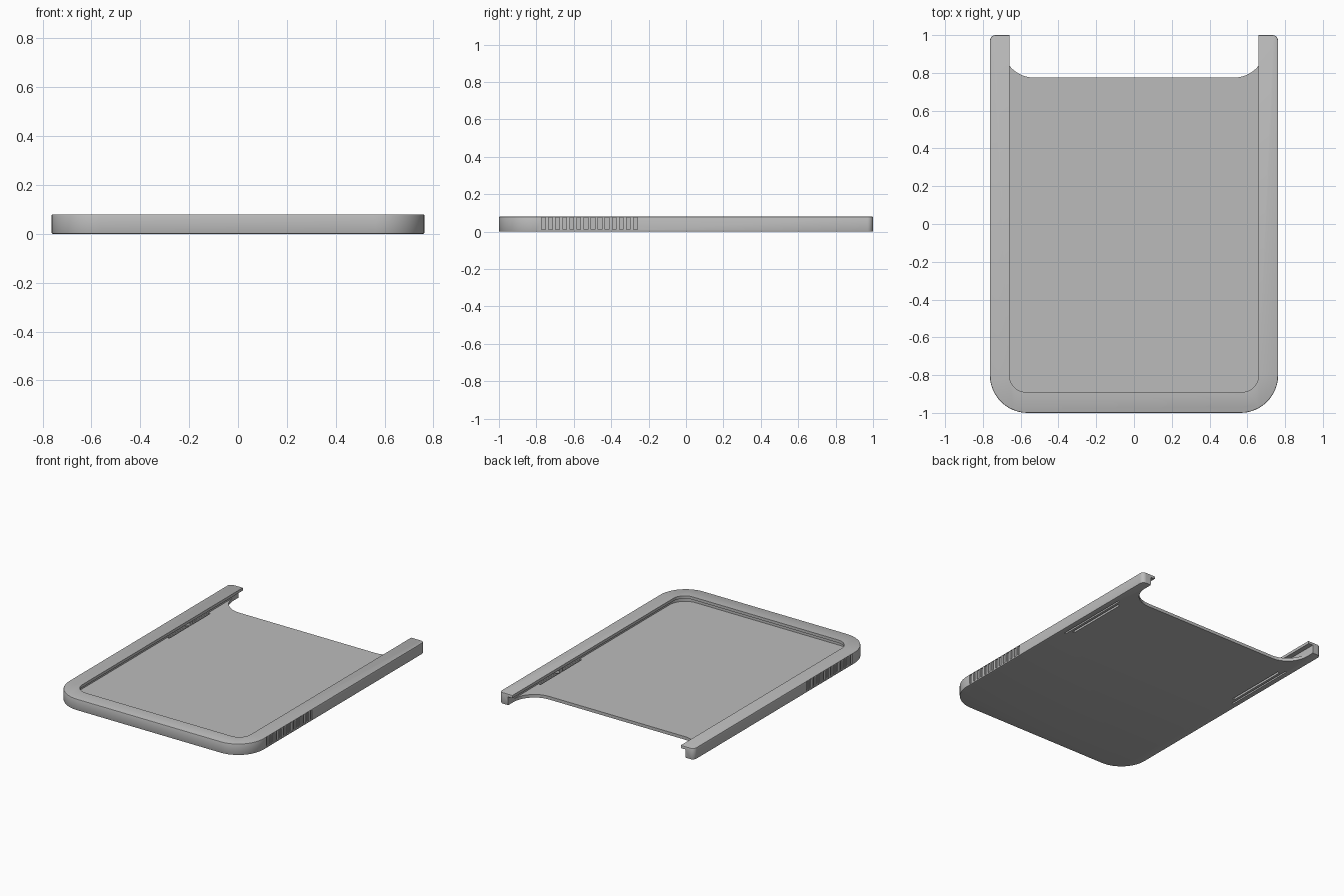
import bpy, bmesh, math
from mathutils import Vector

old = bpy.data.objects.get("Cube")
if old:
    bpy.data.objects.remove(old, do_unlink=True)

W, TOP, FLOOR, LIP = 0.763, 0.08, 0.022, 0.06
WALL = 0.695          # inner face of the side walls

grey = bpy.data.materials.new("plain_grey")
grey.use_nodes = True
COLOUR = (0.5, 0.5, 0.5, 1)
grey.diffuse_color = COLOUR
grey.node_tree.nodes["Principled BSDF"].inputs["Base Color"].default_value = COLOUR


def rounded(corners, steps=12):
    """Outline with a fillet of the given radius at each (x, y, radius) corner."""
    pts = []
    for i, (x, y, r) in enumerate(corners):
        p = Vector((x, y))
        if r == 0:
            pts.append(p)
            continue
        a = (Vector(corners[i - 1][:2]) - p).normalized()
        b = (Vector(corners[(i + 1) % len(corners)][:2]) - p).normalized()
        centre = p + (a + b) * r
        for k in range(steps + 1):
            t = k / steps * math.pi / 2
            pts.append(centre - b * r * math.cos(t) - a * r * math.sin(t))
    return pts


def prism(bm, outline, z0, z1):
    """Closed vertical extrusion of an outline."""
    low = bm.faces.new([bm.verts.new((p.x, p.y, z0)) for p in outline])
    ext = bmesh.ops.extrude_face_region(bm, geom=[low])
    verts = [g for g in ext["geom"] if isinstance(g, bmesh.types.BMVert)]
    bmesh.ops.translate(bm, verts=verts, vec=(0, 0, z1 - z0))
    bmesh.ops.recalc_face_normals(bm, faces=bm.faces)


def box(bm, x0, x1, y0, y1, z0, z1):
    prism(bm, [Vector(c) for c in ((x0, y0), (x1, y0), (x1, y1), (x0, y1))], z0, z1)


def make(name, bm):
    mesh = bpy.data.meshes.new(name)
    bm.to_mesh(mesh)
    bm.free()
    mesh.materials.append(grey)
    obj = bpy.data.objects.new(name, mesh)
    bpy.context.collection.objects.link(obj)
    return obj


def both_sides(bm, x0, x1, *rest):
    box(bm, x0, x1, *rest)
    box(bm, -x1, -x0, *rest)


# Solid tray blank with softened top and bottom rims
bm = bmesh.new()
prism(bm, rounded([(-W, -1, 0.2), (W, -1, 0.2), (W, 1, 0.03), (-W, 1, 0.03)]), 0, TOP)
rims = [e for e in bm.edges if abs(e.verts[0].co.z - e.verts[1].co.z) < 1e-5]
bmesh.ops.bevel(bm, geom=rims, offset=0.005, segments=2, profile=0.5, affect="EDGES")
tray = make("card_tray", bm)

cutters = []


def cutter(name, build):
    bm = bmesh.new()
    build(bm)
    obj = make(name, bm)
    obj.hide_render = True
    cutters.append(obj)


# Card pocket beneath the lip, open at the back
cutter("pocket_cutter", lambda bm: prism(bm, rounded(
    [(-WALL, -0.93, 0.12), (WALL, -0.93, 0.12), (WALL, 1.2, 0), (-WALL, 1.2, 0)]), FLOOR, LIP))

# Window in the top that leaves the lip
cutter("window_cutter", lambda bm: prism(bm, rounded(
    [(-0.66, -0.89, 0.09), (0.66, -0.89, 0.09), (0.66, 1.3, 0), (-0.66, 1.3, 0)]), 0.04, 0.2))

# Cut-out at the back of the floor
cutter("notch_cutter", lambda bm: prism(bm, rounded(
    [(-WALL, 0.775, 0.165), (WALL, 0.775, 0.165), (WALL, 1.4, 0), (-WALL, 1.4, 0)]), -0.1, 0.04))


# Finger grip grooves
def grooves(bm):
    for i in range(14):
        y = -0.762 + i * 0.0378
        both_sides(bm, W - 0.009, W + 0.1, y - 0.01, y + 0.01, 0.01, TOP - 0.004)


cutter("grip_cutter", grooves)


# Slots that free a springy arm in each wall
def slots(bm):
    both_sides(bm, 0.712, 0.724, 0.15, 0.7, -0.1, 0.062)


cutter("outer_slot_cutter", slots)
cutter("inner_slot_cutter",
       lambda bm: both_sides(bm, 0.678, 0.694, 0.2, 0.66, -0.1, 0.04))
cutter("arm_gap_cutter",
       lambda bm: both_sides(bm, 0.685, 0.718, 0.15, 0.7, 0.052, 0.0615))

for c in cutters:
    mod = tray.modifiers.new(c.name, "BOOLEAN")
    mod.operation, mod.solver, mod.object = "DIFFERENCE", "EXACT", c

# Bake the cuts, then drop the cutters
bpy.context.view_layer.update()
deps = bpy.context.evaluated_depsgraph_get()
baked = bpy.data.meshes.new_from_object(tray.evaluated_get(deps))
tray.modifiers.clear()
tray.data = baked
for c in cutters:
    bpy.data.objects.remove(c, do_unlink=True)

# Retaining bump on each springy arm
for side, label in ((1, "left"), (-1, "right")):
    bm = bmesh.new()
    prism(bm, [Vector((side * x, y)) for x, y in
               ((0.70, 0.40), (0.70, 0.48), (0.672, 0.455), (0.672, 0.425))], 0.026, 0.051)
    make(label + "_retaining_bump", bm)

# Smooth curves, crisp edges
bpy.ops.object.select_all(action="DESELECT")
tray.select_set(True)
bpy.context.view_layer.objects.active = tray
bpy.ops.object.shade_smooth_by_angle(angle=math.radians(30))
